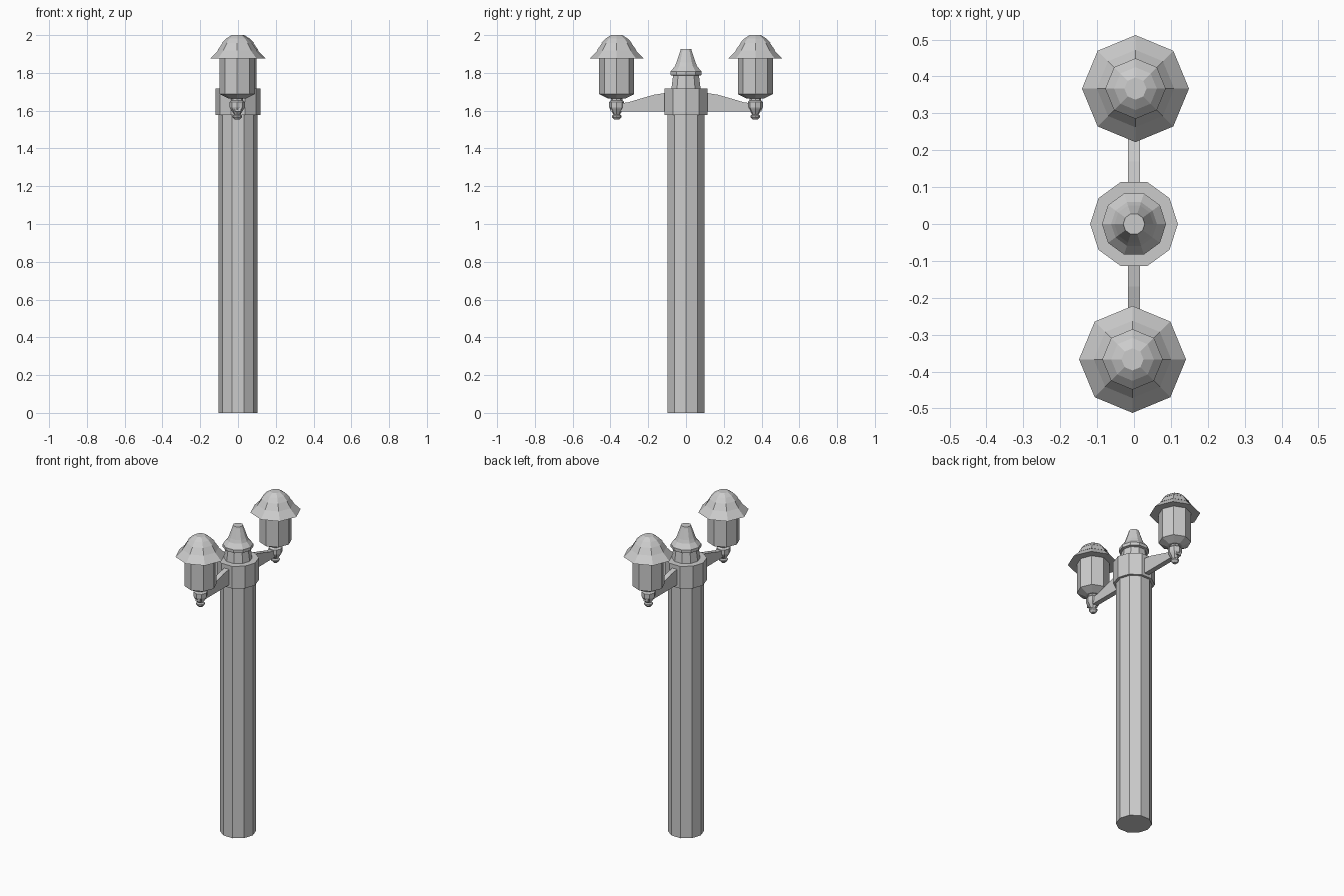
import bpy, bmesh
from math import cos, sin, pi

if "Cube" in bpy.data.objects:
    bpy.data.objects.remove(bpy.data.objects["Cube"])


def make_object(name, bm):
    bmesh.ops.recalc_face_normals(bm, faces=bm.faces[:])
    mesh = bpy.data.meshes.new(name)
    bm.to_mesh(mesh)
    bm.free()
    obj = bpy.data.objects.new(name, mesh)
    bpy.context.collection.objects.link(obj)
    return obj


def turned(name, profile, sides, x=0, y=0):
    """Faceted solid of revolution from (radius, z) pairs, capped at both ends."""
    bm = bmesh.new()
    rings = [[bm.verts.new((x + r * cos(2 * pi * i / sides),
                            y + r * sin(2 * pi * i / sides), z))
              for i in range(sides)] for r, z in profile]
    for a, b in zip(rings, rings[1:]):
        for i in range(sides):
            j = (i + 1) % sides
            bm.faces.new((a[i], a[j], b[j], b[i]))
    bm.faces.new(rings[0])
    bm.faces.new(rings[-1])
    return make_object(name, bm)


def arm(name, side):
    """Tapered bracket: a side outline in y/z given thickness in x."""
    outline = [(0.09, 1.595), (0.40, 1.595), (0.40, 1.635), (0.31, 1.643),
               (0.24, 1.664), (0.17, 1.684), (0.09, 1.697)]
    bm = bmesh.new()
    face = bm.faces.new([bm.verts.new((-0.016, side * y, z)) for y, z in outline])
    ext = bmesh.ops.extrude_face_region(bm, geom=[face], use_keep_orig=True)
    verts = [v for v in ext["geom"] if isinstance(v, bmesh.types.BMVert)]
    bmesh.ops.translate(bm, verts=verts, vec=(0.032, 0, 0))
    return make_object(name, bm)


# Central post
turned("post", [(0.103, 0), (0.103, 1.6)], 10)
turned("collar", [(0.119, 1.578), (0.119, 1.718)], 10)
turned("finial", [(0.082, 1.71), (0.072, 1.785), (0.087, 1.788), (0.087, 1.807),
                  (0.062, 1.835), (0.053, 1.855), (0.032, 1.915), (0.029, 1.926)], 10)

# Two arms with lanterns
for side, label in ((1, "back"), (-1, "front")):
    x, y = 0.004 * side, 0.367 * side
    arm(label + "_arm", side)
    turned(label + "_lantern_stem",
           [(0.012, 1.552), (0.025, 1.566), (0.025, 1.574), (0.017, 1.58),
            (0.036, 1.61), (0.040, 1.618), (0.040, 1.646), (0.030, 1.655),
            (0.030, 1.675)], 8, x, y)
    turned(label + "_lantern_body",
           [(0.045, 1.664), (0.093, 1.688), (0.093, 1.885)], 8, x, y)
    turned(label + "_lantern_roof",
           [(0.090, 1.876), (0.145, 1.875), (0.098, 1.922), (0.105, 1.919),
            (0.077, 1.959), (0.082, 1.957), (0.058, 1.982), (0.030, 2.0)], 8, x, y)
